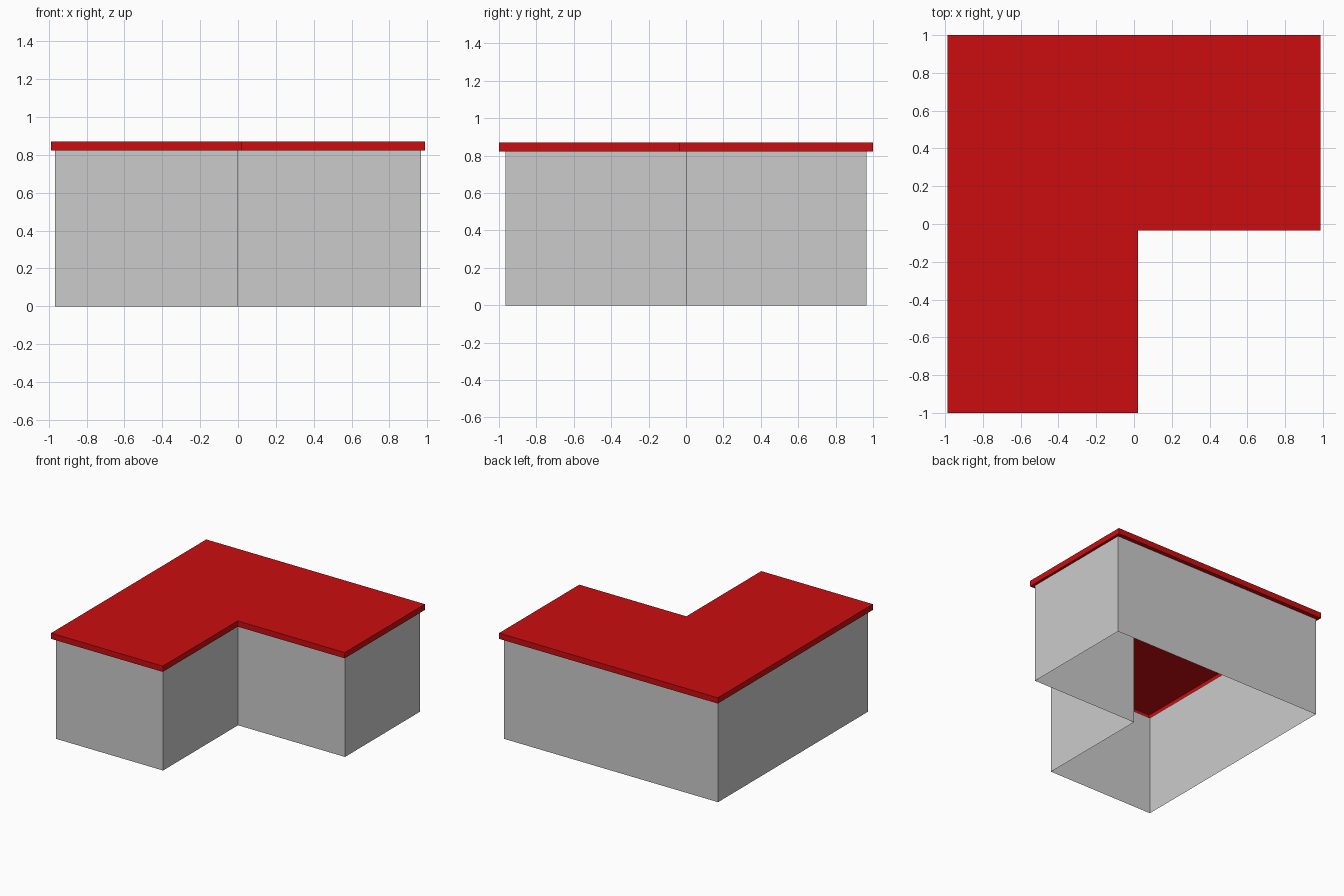
import bpy
import bmesh

if "Cube" in bpy.data.objects:
    bpy.data.objects.remove(bpy.data.objects["Cube"])

WALL_TOP, ROOF_TOP = 0.823, 0.87


def l_outline(hx, hy, nx, ny):
    """L-shaped plan, counter-clockwise, with the front right corner cut away."""
    return [(-hx, -hy), (nx, -hy), (nx, ny), (hx, ny), (hx, hy), (-hx, hy)]


def ring(bm, outline, z):
    return [bm.verts.new((x, y, z)) for x, y in outline]


def bridge(bm, lower, upper):
    n = len(lower)
    for i in range(n):
        j = (i + 1) % n
        bm.faces.new((lower[i], lower[j], upper[j], upper[i]))


def finish(bm, name):
    mesh = bpy.data.meshes.new(name)
    bm.to_mesh(mesh)
    bm.free()
    obj = bpy.data.objects.new(name, mesh)
    bpy.context.collection.objects.link(obj)
    return obj


wall_plan = l_outline(0.966, 0.966, 0.0, 0.0)
roof_plan = l_outline(0.987, 1.0, 0.021, -0.034)

# Walls: thin shell, open at the bottom
bm = bmesh.new()
bridge(bm, ring(bm, wall_plan, 0), ring(bm, wall_plan, WALL_TOP))
finish(bm, "walls")

# Flat roof: hollow inside, with an eaves strip closing the overhang
bm = bmesh.new()
inner = ring(bm, wall_plan, WALL_TOP)
outer = ring(bm, roof_plan, WALL_TOP)
top = ring(bm, roof_plan, ROOF_TOP)
bridge(bm, inner, outer)
bridge(bm, outer, top)
bm.faces.new(top)
roof = finish(bm, "roof")

red = bpy.data.materials.new("roof_red")
red.diffuse_color = (0.6, 0.004, 0.005, 1)
red.use_nodes = True
red.node_tree.nodes["Principled BSDF"].inputs["Base Color"].default_value = red.diffuse_color
roof.data.materials.append(red)
